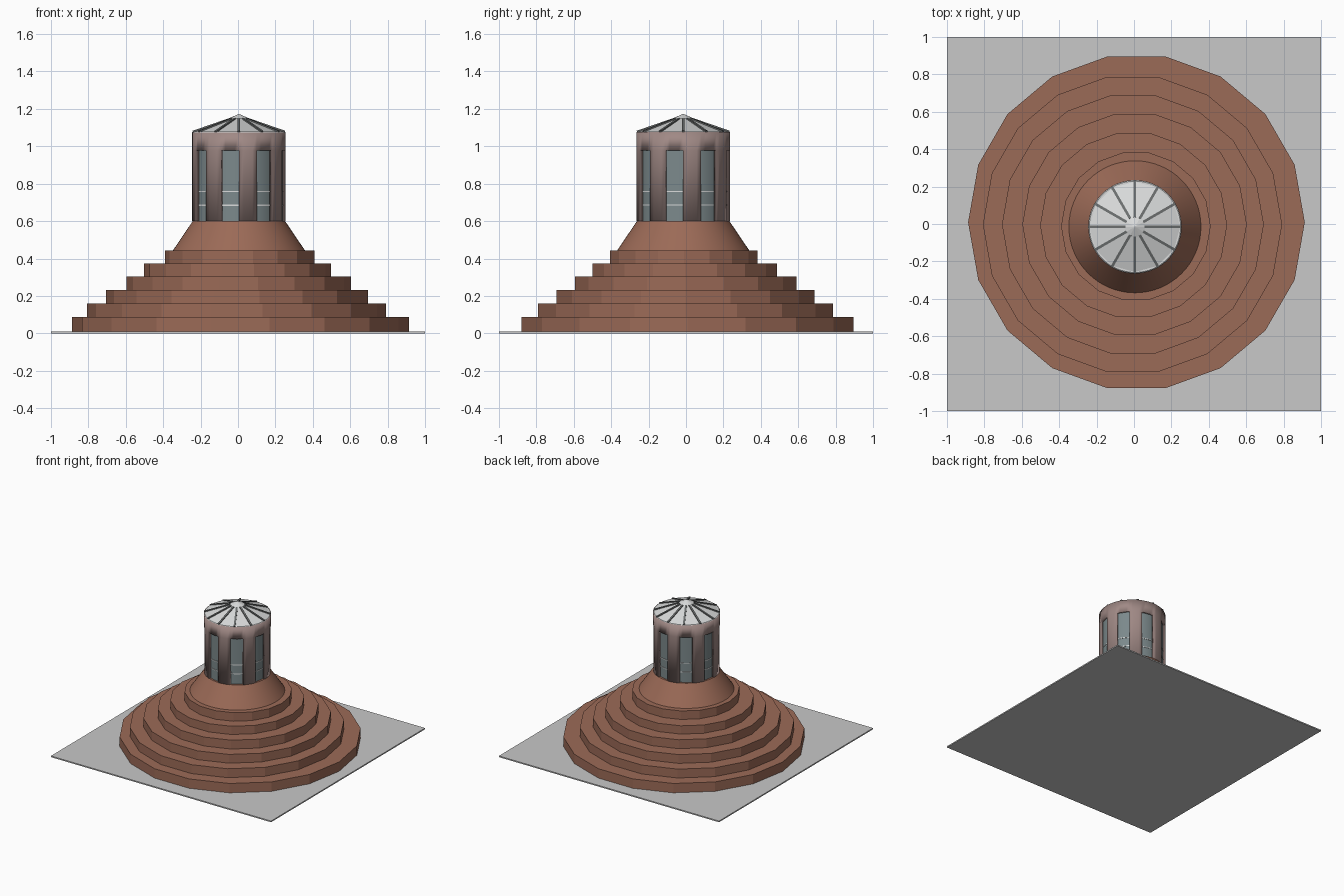
import bpy, bmesh, math
from mathutils import Matrix, Vector

if "Cube" in bpy.data.objects:
    bpy.data.objects.remove(bpy.data.objects["Cube"])


def mat(name, rgb):
    m = bpy.data.materials.new(name)
    m.diffuse_color = (*rgb, 1)
    m.use_nodes = True
    m.node_tree.nodes["Principled BSDF"].inputs["Base Color"].default_value = m.diffuse_color
    return m


BRICK = mat("brown_brick", (0.33, 0.145, 0.095))
PLATE = mat("plate_grey", (0.58, 0.58, 0.58))
WALL = mat("tower_mauve", (0.35, 0.25, 0.235))
GLASS = mat("blue_grey_glass", (0.20, 0.25, 0.26))
ROOF = mat("roof_light_grey", (0.70, 0.71, 0.71))
RIB = mat("rib_dark_grey", (0.15, 0.16, 0.16))

TX, TY = 0.005, -0.015   # tower axis


def finish(name, bm, material, smooth=False):
    bmesh.ops.recalc_face_normals(bm, faces=bm.faces)
    me = bpy.data.meshes.new(name)
    bm.to_mesh(me)
    bm.free()
    me.materials.append(material)
    ob = bpy.data.objects.new(name, me)
    bpy.context.collection.objects.link(ob)
    if smooth:
        bpy.ops.object.select_all(action='DESELECT')
        ob.select_set(True)
        bpy.context.view_layer.objects.active = ob
        bpy.ops.object.shade_smooth_by_angle(angle=math.radians(35))
    return ob


def frustum(name, x, y, r0, r1, z0, z1, sides, material, smooth=False):
    bm = bmesh.new()
    bmesh.ops.create_cone(bm, cap_ends=True, segments=sides, radius1=r0, radius2=r1, depth=z1 - z0,
                          matrix=Matrix.Translation((x, y, (z0 + z1) / 2)))
    # turn so that one corner lies on the +x axis
    v = max(bm.verts, key=lambda p: p.co.x).co
    a = math.atan2(v.y - y, v.x - x)
    bmesh.ops.rotate(bm, cent=(x, y, 0), matrix=Matrix.Rotation(-a, 3, 'Z'), verts=bm.verts)
    return finish(name, bm, material, smooth)


# ground plate
bm = bmesh.new()
bmesh.ops.create_cube(bm, size=1, matrix=Matrix.Translation((0, 0, 0.005)) @ Matrix.Diagonal((2, 2, 0.01, 1)))
finish("base_plate", bm, PLATE)

# stepped mound: radius, centre x, centre y, top height
tiers = [(0.90, 0.013, 0.009, 0.087), (0.80, -0.008, -0.002, 0.16), (0.70, -0.006, -0.002, 0.232),
         (0.60, 0.003, -0.002, 0.305), (0.50, -0.002, -0.006, 0.373), (0.40, 0.01, -0.012, 0.443)]
z = 0.01
for i, (r, x, y, top) in enumerate(tiers):
    frustum(f"step_{i + 1}", x, y, r, r, z, top, 18, BRICK)
    z = top

# sloped plinth
frustum("plinth", TX, TY, 0.353, 0.247, 0.443, 0.60, 64, BRICK, True)

# tower wall with eight open windows, each one sixteenth of a turn wide
N = 64
bm = bmesh.new()
rows = [[bm.verts.new((TX + 0.25 * math.cos(2 * math.pi * i / N), TY + 0.25 * math.sin(2 * math.pi * i / N), h))
         for i in range(N)] for h in (0.60, 0.977, 1.075)]
for i in range(N):
    j = (i + 1) % N
    for k in range(2):
        if k == 0 and i % 8 >= 4:
            continue
        bm.faces.new((rows[k][i], rows[k][j], rows[k + 1][j], rows[k + 1][i]))
wall = finish("tower_wall", bm, WALL, True)
sol = wall.modifiers.new("thickness", 'SOLIDIFY')
sol.thickness = 0.02
sol.offset = -1
bpy.context.view_layer.objects.active = wall
bpy.ops.object.modifier_move_to_index(modifier="thickness", index=0)

# glazing behind the openings, with two thin rails
frustum("window_glass", TX, TY, 0.232, 0.232, 0.60, 1.07, 64, GLASS, True)
for i, h in enumerate((0.682, 0.755)):
    frustum(f"window_rail_{i + 1}", TX, TY, 0.235, 0.235, h, h + 0.006, 64, ROOF, True)

# conical roof, ribs and cap
frustum("roof", TX, TY, 0.25, 0.02, 1.075, 1.155, 12, ROOF)
frustum("roof_rim", TX, TY, 0.25, 0.244, 1.073, 1.078, 64, ROOF, True)
bm = bmesh.new()
a, b = Vector((0.05, 0, 1.147)), Vector((0.247, 0, 1.079))
d = b - a
for i in range(12):
    m = (Matrix.Translation((TX, TY, 0)) @ Matrix.Rotation(i * math.pi / 6, 4, 'Z')
         @ Matrix.Translation((a + b) / 2) @ Matrix.Rotation(math.atan2(-d.z, d.x), 4, 'Y')
         @ Matrix.Diagonal((d.length, 0.014, 0.008, 1)))
    bmesh.ops.create_cube(bm, size=1, matrix=m)
finish("roof_ribs", bm, RIB)
frustum("roof_cap", TX, TY, 0.057, 0.0, 1.148, 1.173, 12, ROOF)
